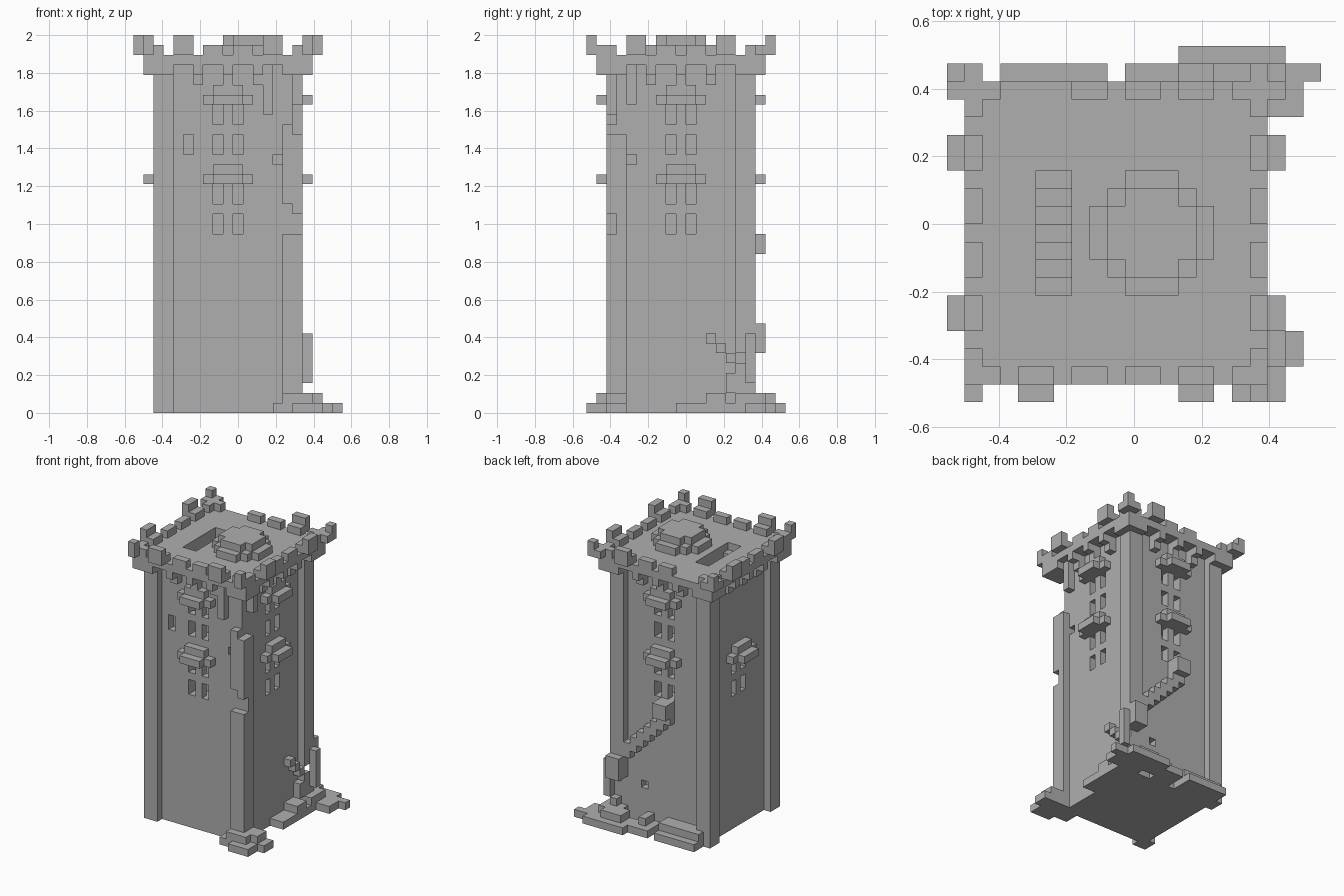
import bpy, bmesh, math
from mathutils import Vector

cube = bpy.data.objects.get("Cube")
if cube:
    bpy.data.objects.remove(cube, do_unlink=True)

U = 2 / 38                     # edge of one block
MID = 19                       # the tower spans blocks 0..19 both ways
SIDES = ("front", "right", "back", "left")
parts = {}


def cells(x0, x1, y0, y1, z0, z1):
    return {(x, y, z) for x in range(x0, x1) for y in range(y0, y1) for z in range(z0, z1)}


def add(part, *box):
    parts.setdefault(part, set()).update(cells(*box))


def cut(*box):
    hole = cells(*box)
    for blocks in parts.values():
        blocks -= hole


def on_side(side, a0, a1, d0, d1, z0, z1):
    """Box placed along a side: a runs along it, d counts inward from outside."""
    return {"front": (a0, a1, d0, d1, z0, z1),
            "back": (a0, a1, MID - d1, MID - d0, z0, z1),
            "left": (d0, d1, a0, a1, z0, z1),
            "right": (MID - d1, MID - d0, a0, a1, z0, z1)}[side]


# Tower body and its intact corner pillars
add("tower_body", 3, 16, 3, 16, 0, 35)
for x, y in ((2, 2), (2, 15), (15, 15)):
    add("corner_pillars", x, x + 2, y, y + 2, 0, 35)

# Broken pillar at the front left corner
add("broken_pillar", 15, 17, 2, 4, 0, 18)
add("broken_pillar", 16, 17, 3, 4, 18, 20)
add("broken_pillar", 15, 17, 2, 4, 21, 28)
add("broken_pillar", 16, 17, 2, 4, 20, 21)
add("broken_pillar", 15, 16, 2, 4, 28, 29)
add("broken_pillar", 15, 16, 3, 4, 29, 31)

# Roof platform with notched underside
add("roof_platform", 1, 18, 1, 18, 35, 36)
for side in SIDES:
    for a0, a1 in ((1, 4), (6, 7), (9, 10), (12, 13), (15, 18)):
        add("roof_platform", *on_side(side, a0, a1, 1, 3, 34, 35))
    for a in (6, 9, 12):
        add("corbels", *on_side(side, a, a + 1, 2, 3, 33, 35))
add("corbels", 13, 14, 2, 3, 30, 35)
add("corbels", 16, 17, 4, 5, 31, 35)

# Battlements: tall outer merlons, low middle ones, corner walls
for side in SIDES:
    for a in (4, 13):
        if side == "back" and a == 4:
            continue
        add("merlons", *on_side(side, a, a + 2, 0, 1, 36, 38))
        add("merlons", *on_side(side, a, a + 2, 1, 2, 36, 37))
    for a in (7, 10):
        add("low_merlons", *on_side(side, a, a + 2, 1, 2, 36, 37))
    add("corner_walls", *on_side(side, 1, 3, 1, 2, 36, 37))
    add("corner_walls", *on_side(side, 16, 18, 1, 2, 36, 37))
for x, y in ((0, 18), (1, 0), (18, 18), (17, 0)):
    add("corner_posts", x, x + 1, y, y + 1, 36, 38)
add("corner_walls", 0, 2, 17, 19, 36, 37)
add("corner_walls", 17, 19, 17, 19, 36, 37)

# Rounded lid on the roof
for x0, x1, y0, y1 in ((8, 15, 8, 11), (9, 14, 7, 12), (10, 13, 6, 13)):
    add("roof_lid", x0, x1, y0, y1, 36, 37)
add("roof_lid", 9, 14, 8, 11, 37, 38)
add("roof_lid", 10, 13, 7, 12, 37, 38)

# Stairwell sinking through the roof
for step in range(7):
    cut(5, 7, 6 + step, 7 + step, 35 - step, 36)

# Windows with cross bars and hoods
for side in SIDES:
    for base in ((18,) if side == "left" else (18, 26)):
        cut(*on_side(side, 8, 11, 3, 5, base, base + 5))
        add("window_bars", *on_side(side, 9, 10, 3, 4, base, base + 5))
        add("window_bars", *on_side(side, 8, 11, 3, 4, base + 2, base + 3))
        add("window_hoods", *on_side(side, 7, 12, 2, 3, base + 5, base + 6))
        add("window_hoods", *on_side(side, 8, 11, 1, 2, base + 5, base + 6))
        add("window_hoods", *on_side(side, 8, 11, 2, 3, base + 6, base + 7))

# Small holes knocked in the walls
cut(5, 6, 3, 4, 26, 28)
cut(14, 15, 3, 4, 25, 26)
cut(15, 16, 4, 5, 25, 26)
cut(12, 13, 15, 16, 5, 6)

# Collapsed corner and the ragged ledges climbing from it
cut(16, 17, 15, 17, 2, 6)
cut(15, 17, 16, 17, 2, 8)
for n in range(8):
    add("back_ledge", 15 - n, 16 - n, 16, 17, 8 + n, 10 + n)
add("back_ledge", 8, 10, 16, 18, 16, 18)
add("back_ledge", 15, 17, 16, 18, 6, 9)
for n in range(4):
    add("side_ledge", 16, 17, 12 + n, 13 + n, 7 - n, 8 - n)
add("side_ledge", 16, 17, 14, 16, 2, 4)
add("side_ledge", 17, 18, 16, 17, 3, 8)
add("side_ledge", 16, 17, 15, 17, 1, 3)

# Rubble and footing round the base
for box in ((16, 19, 0, 2, 0, 1), (14, 18, 1, 3, 0, 1), (15, 18, 1, 2, 0, 2),
            (17, 20, 2, 4, 0, 1), (17, 19, 2, 4, 0, 2)):
    add("front_rubble", *box)
for box in ((16, 18, 9, 17, 0, 1), (16, 18, 12, 14, 0, 2), (13, 19, 17, 20, 0, 1),
            (14, 17, 17, 19, 0, 2), (17, 20, 16, 18, 0, 1), (17, 18, 15, 18, 0, 2),
            (18, 21, 18, 19, 0, 1), (10, 13, 16, 19, 0, 1), (11, 12, 16, 18, 0, 2)):
    add("back_rubble", *box)
add("back_footing", 3, 9, 16, 19, 0, 1)
add("back_footing", 3, 9, 16, 18, 0, 2)

# Stone material
stone = bpy.data.materials.new("stone_grey")
stone.use_nodes = True
grey = (0.43, 0.43, 0.43, 1)
stone.diffuse_color = grey
stone.node_tree.nodes["Principled BSDF"].inputs["Base Color"].default_value = grey

# Skin every part, leaving out faces buried between blocks
solid = set().union(*parts.values())
done = set()
for name, blocks in parts.items():
    bm = bmesh.new()
    corners = {}

    def corner(p):
        key = tuple(p)
        if key not in corners:
            corners[key] = bm.verts.new(((p[0] - 10.5) * U, (p[1] - 10) * U, p[2] * U))
        return corners[key]

    for cell in sorted(blocks - done):
        for axis in range(3):
            for sign in (0, 1):
                near = list(cell)
                near[axis] += 2 * sign - 1
                if tuple(near) in solid:
                    continue
                u, v = Vector(), Vector()
                u[(axis + 1) % 3] = v[(axis + 2) % 3] = 1
                p = Vector(cell)
                p[axis] += sign
                loop = [p, p + u, p + u + v, p + v]
                bm.faces.new([corner(q) for q in (loop if sign else loop[::-1])])
    done |= blocks
    bmesh.ops.dissolve_limit(bm, angle_limit=math.radians(1), verts=bm.verts, edges=bm.edges)
    mesh = bpy.data.meshes.new(name)
    bm.to_mesh(mesh)
    bm.free()
    mesh.materials.append(stone)
    bpy.context.collection.objects.link(bpy.data.objects.new(name, mesh))
